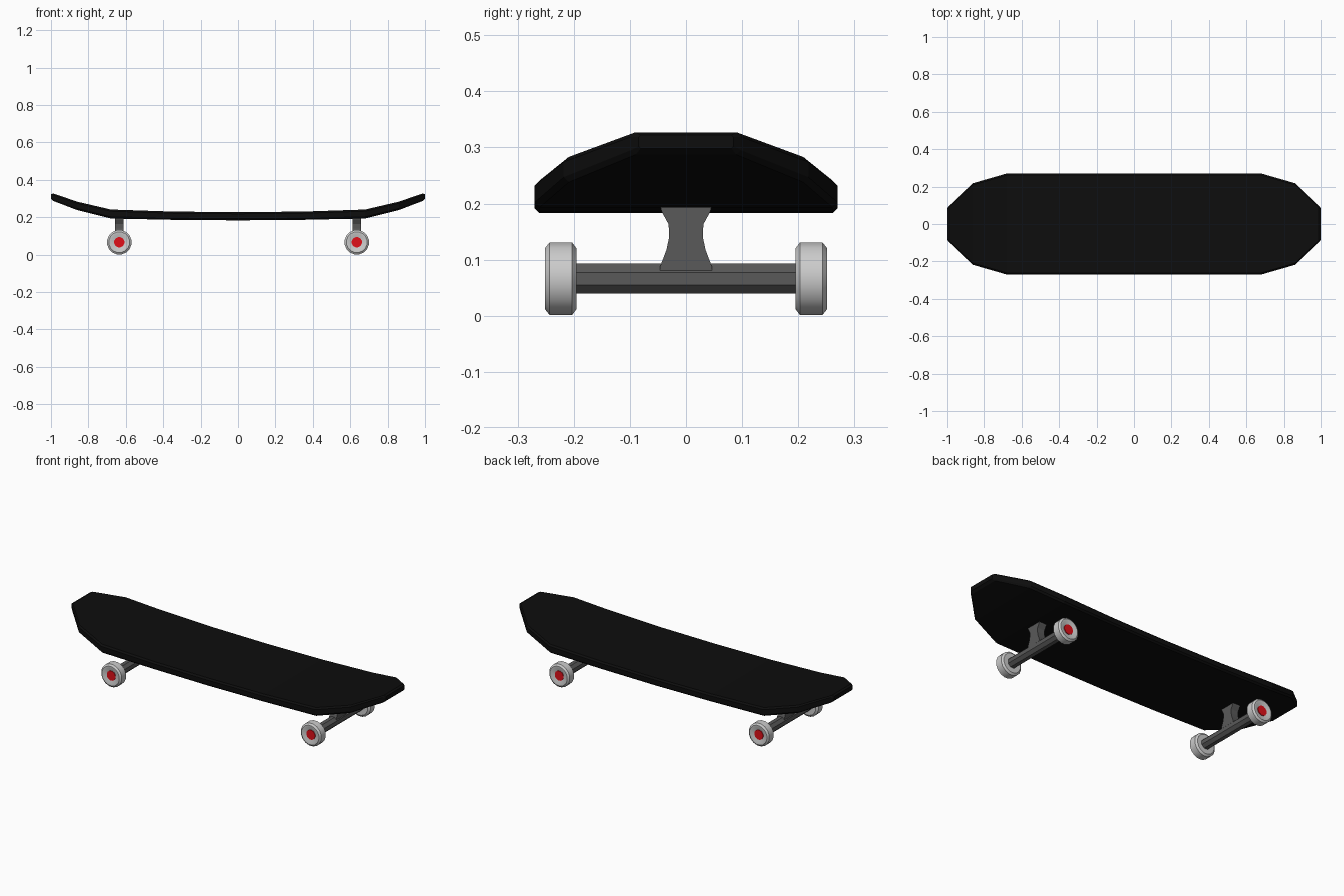
import bpy, bmesh, math

if "Cube" in bpy.data.objects:
    bpy.data.objects.remove(bpy.data.objects["Cube"])


def material(name, rgb):
    m = bpy.data.materials.new(name)
    m.diffuse_color = (*rgb, 1)
    m.use_nodes = True
    m.node_tree.nodes["Principled BSDF"].inputs["Base Color"].default_value = m.diffuse_color
    return m


BLACK = material("black", (0.004, 0.004, 0.004))
DARK = material("dark_metal", (0.1, 0.1, 0.1))
LIGHT = material("wheel_grey", (0.55, 0.55, 0.55))
RED = material("red", (0.75, 0.005, 0.01))


def loft(name, rings, mat, smooth=None):
    """Skin a list of equal-length vertex rings and cap both ends."""
    bm = bmesh.new()
    vs = [[bm.verts.new(p) for p in r] for r in rings]
    n = len(vs[0])
    for a, b in zip(vs, vs[1:]):
        for i in range(n):
            j = (i + 1) % n
            bm.faces.new((a[i], a[j], b[j], b[i]))
    bm.faces.new(vs[0])
    bm.faces.new(vs[-1])
    bmesh.ops.recalc_face_normals(bm, faces=bm.faces)
    me = bpy.data.meshes.new(name)
    bm.to_mesh(me)
    bm.free()
    ob = bpy.data.objects.new(name, me)
    bpy.context.collection.objects.link(ob)
    me.materials.append(mat)
    if smooth:
        bpy.ops.object.select_all(action='DESELECT')
        ob.select_set(True)
        bpy.context.view_layer.objects.active = ob
        bpy.ops.object.shade_smooth_by_angle(angle=math.radians(smooth))
    return ob


def lathe(name, x, z, profile, sides, mat, smooth=None):
    """Revolve (y, radius) points about an axis parallel to y."""
    rings = [[(x + r * math.cos(2 * math.pi * (i + .5) / sides), y,
               z + r * math.sin(2 * math.pi * (i + .5) / sides))
              for i in range(sides)] for y, r in profile]
    return loft(name, rings, mat, smooth)


# Deck: stations of x, half width, top z, bottom z, bevel
half = [(0, .27, .227, .183, .009), (.35, .27, .23, .186, .009),
        (.68, .27, .241, .193, .009), (.86, .218, .283, .238, .009),
        (.988, .098, .327, .287, .008), (1, .085, .322, .298, .004)]
stations = [(-s[0], *s[1:]) for s in half[:0:-1]] + half
rings = []
for x, w, t, b, v in stations:
    right = [(w - v, t), (w, t - v), (w, b + v), (w - v, b)]
    section = right + [(-y, z) for y, z in right[::-1]]
    rings.append([(x, y, z) for y, z in section])
loft("deck", rings, BLACK)

# Trucks and wheels
AXLE_Z = .066
post = [(.046, .195), (.043, .185), (.031, .163), (.03, .14),
        (.035, .117), (.046, .088), (.046, .07)]
for end, sx in (("rear", -1), ("front", 1)):
    cx = sx * .635
    lathe(end + "_axle", cx, AXLE_Z, [(-.21, .029), (.21, .029)], 8, DARK, 30)
    # Waisted hanger under the deck
    loft(end + "_hanger",
         [[(cx + dx * k, sy * y, z) for dx, sy in ((-.023, -1), (.023, -1), (.023, 1), (-.023, 1))]
          for y, z in post for k in (1,)], DARK)
    for side, sy in (("left", 1), ("right", -1)):
        # Bevelled wheel with a dished outer face
        prof = [(.195, .028), (.195, .055), (.203, .066), (.243, .066),
                (.251, .056), (.251, .046), (.243, .028)]
        lathe(f"{end}_{side}_wheel", cx, AXLE_Z,
              [(sy * y, r) for y, r in prof], 16, LIGHT, 30)
        # Red hub cap
        lathe(f"{end}_{side}_hub", cx, AXLE_Z,
              [(sy * .235, .028), (sy * .247, .028)], 12, RED)
